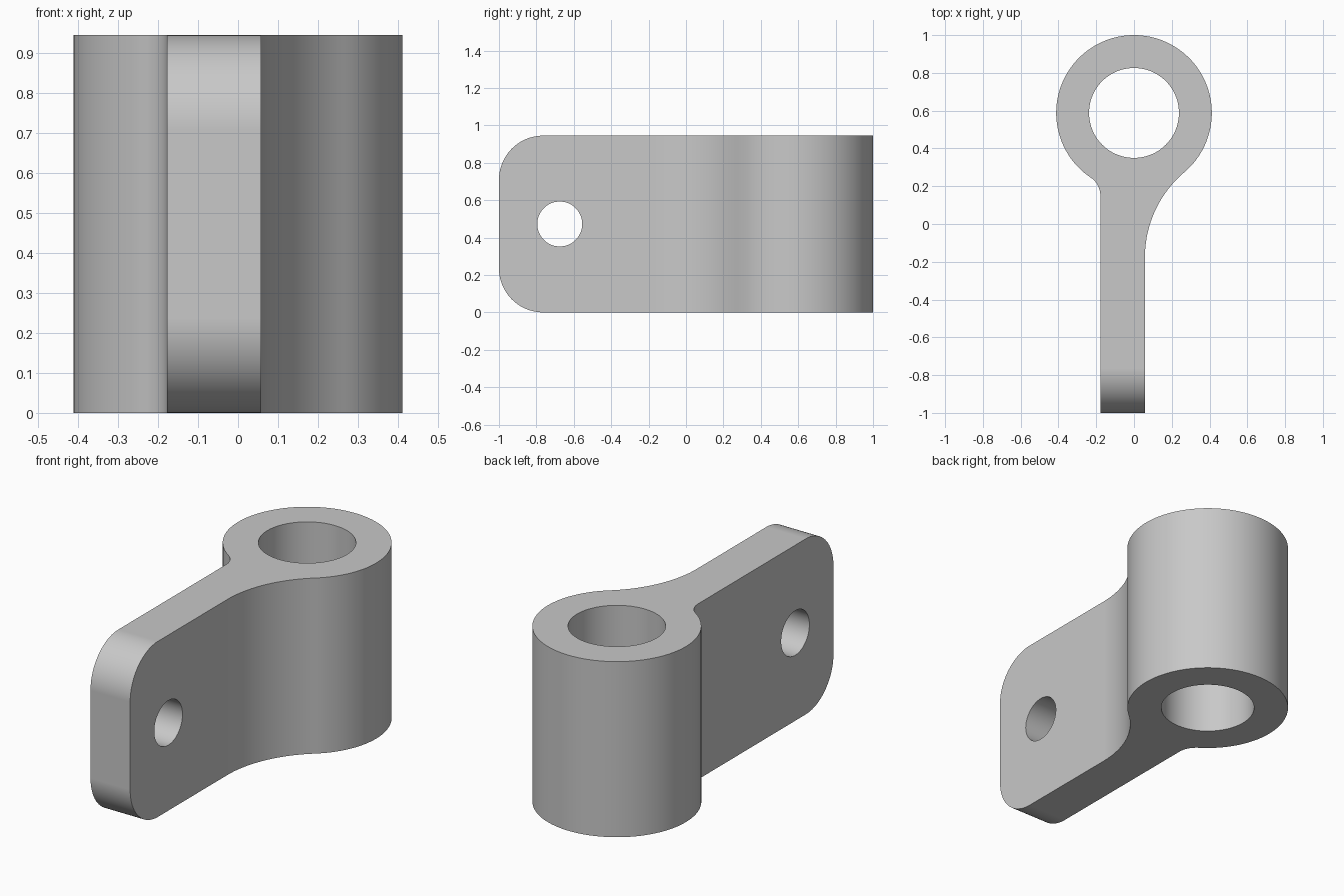
import bpy, bmesh, math
from math import pi, atan2, cos, sin, sqrt
from mathutils import Matrix

cube = bpy.data.objects.get("Cube")
if cube:
    bpy.data.objects.remove(cube, do_unlink=True)

HEIGHT = 0.945
RING_Y, RING_R, BORE_R = 0.588, 0.412, 0.238
X_LEFT, X_RIGHT = 0.058, -0.178     # faces of the flat plate
BIG_FILLET, SMALL_FILLET = 0.588, 0.115
CORNER_R = 0.236
PIN_Y, PIN_R = -0.675, 0.12

grey = bpy.data.materials.new("plain grey")
grey.use_nodes = True
grey.diffuse_color = (0.58, 0.58, 0.58, 1)
grey.node_tree.nodes["Principled BSDF"].inputs["Base Color"].default_value = grey.diffuse_color


def arc(cx, cy, r, a0, a1, steps):
    angles = [a0 + (a1 - a0) * i / steps for i in range(steps + 1)]
    return [(cx + r * cos(a), cy + r * sin(a)) for a in angles]


def finish(bm, name):
    bmesh.ops.recalc_face_normals(bm, faces=bm.faces)
    mesh = bpy.data.meshes.new(name)
    bm.to_mesh(mesh)
    bm.free()
    mesh.materials.append(grey)
    obj = bpy.data.objects.new(name, mesh)
    bpy.context.collection.objects.link(obj)
    return obj


def cylinder_cutter(name, radius, matrix):
    bm = bmesh.new()
    bmesh.ops.create_cone(bm, cap_ends=True, segments=96, radius1=radius,
                          radius2=radius, depth=3, matrix=matrix)
    obj = finish(bm, name)
    obj.hide_render = True
    return obj


# Plan outline: plate edges blended tangentially into the ring
reach_l, reach_r = X_LEFT + BIG_FILLET, -X_RIGHT + SMALL_FILLET
drop_l = sqrt((RING_R + BIG_FILLET) ** 2 - reach_l ** 2)
drop_r = sqrt((RING_R + SMALL_FILLET) ** 2 - reach_r ** 2)
outline = [(X_LEFT, -1)]
outline += arc(reach_l, RING_Y - drop_l, BIG_FILLET, pi, atan2(drop_l, -reach_l), 24)
outline += arc(0, RING_Y, RING_R, atan2(-drop_l, reach_l),
               atan2(-drop_r, -reach_r) + 2 * pi, 96)[1:]
outline += arc(-reach_r, RING_Y - drop_r, SMALL_FILLET, atan2(drop_r, reach_r), 0, 12)[1:]
outline += [(X_RIGHT, -1)]

# Solid body with rounded plate corners
bm = bmesh.new()
base = bm.faces.new([bm.verts.new((x, y, 0)) for x, y in outline])
top = bmesh.ops.extrude_face_region(bm, geom=[base])["geom"]
bmesh.ops.translate(bm, vec=(0, 0, HEIGHT),
                    verts=[v for v in top if isinstance(v, bmesh.types.BMVert)])
bmesh.ops.recalc_face_normals(bm, faces=bm.faces)
corners = [e for e in bm.edges
           if all(v.co.y < -0.999 for v in e.verts)
           and abs(e.verts[0].co.z - e.verts[1].co.z) < 0.001]
bmesh.ops.bevel(bm, geom=corners, offset=CORNER_R, offset_type='OFFSET',
                segments=20, profile=0.5, affect='EDGES')
body = finish(bm, "hinge_bracket")

# Vertical bore and cross hole
cutters = [
    cylinder_cutter("bore_cutter", BORE_R, Matrix.Translation((0, RING_Y, HEIGHT / 2))),
    cylinder_cutter("pin_hole_cutter", PIN_R,
                    Matrix.Translation((0, PIN_Y, HEIGHT / 2)) @ Matrix.Rotation(pi / 2, 4, 'Y')),
]
bpy.ops.object.select_all(action='DESELECT')
body.select_set(True)
bpy.context.view_layer.objects.active = body
for cutter in cutters:
    cut = body.modifiers.new(cutter.name, 'BOOLEAN')
    cut.operation, cut.solver, cut.object = 'DIFFERENCE', 'EXACT', cutter
    bpy.ops.object.modifier_apply(modifier=cut.name)
    bpy.data.objects.remove(cutter, do_unlink=True)

# Smooth curves, crisp rims, flat faces kept flat
bpy.ops.object.shade_smooth_by_angle(angle=math.radians(30))
weighted = body.modifiers.new("flat face normals", 'WEIGHTED_NORMAL')
weighted.keep_sharp = True
